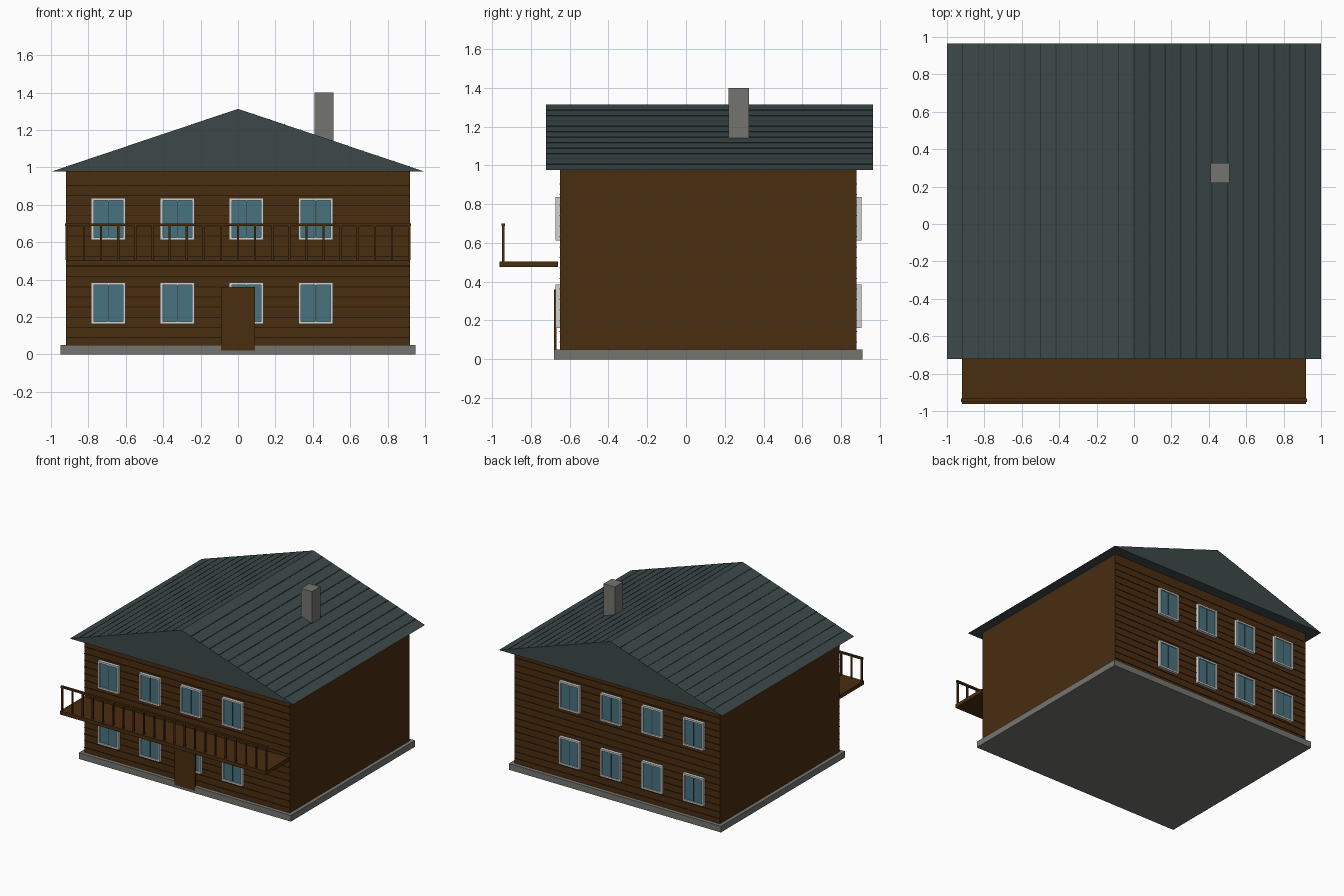
import bpy, math

if "Cube" in bpy.data.objects:
    bpy.data.objects.remove(bpy.data.objects["Cube"])


def material(name, rgb):
    m = bpy.data.materials.new(name)
    m.diffuse_color = (*rgb, 1)
    m.use_nodes = True
    m.node_tree.nodes["Principled BSDF"].inputs["Base Color"].default_value = m.diffuse_color
    return m


WOOD = material("brown wood", (0.068, 0.026, 0.005))
SEAM = material("dark brown seam", (0.022, 0.009, 0.003))
ROOF = material("slate green roof", (0.046, 0.066, 0.066))
RIB = material("dark roof rib", (0.022, 0.03, 0.031))
STONE = material("grey stone", (0.175, 0.178, 0.162))
FRAME = material("white frame", (0.62, 0.65, 0.64))
GLASS = material("blue glass", (0.066, 0.17, 0.215))
BAR = material("grey bar", (0.05, 0.09, 0.1))

BOX_FACES = [(0, 1, 3, 2), (4, 6, 7, 5), (0, 4, 5, 1),
             (2, 3, 7, 6), (0, 2, 6, 4), (1, 5, 7, 3)]


def mesh(name, verts, faces, mat):
    me = bpy.data.meshes.new(name)
    me.from_pydata(verts, [], faces)
    me.materials.append(mat)
    ob = bpy.data.objects.new(name, me)
    bpy.context.collection.objects.link(ob)
    return ob


def boxes(name, ranges, mat):
    """One object from a list of boxes ((x0, x1), (y0, y1), (z0, z1))."""
    verts, faces = [], []
    for xs, ys, zs in ranges:
        n = len(verts)
        verts += [(x, y, z) for x in sorted(xs) for y in sorted(ys) for z in sorted(zs)]
        faces += [tuple(n + i for i in f) for f in BOX_FACES]
    return mesh(name, verts, faces, mat)


# Foundation, walls, chimney and door
boxes("foundation", [((-0.95, 0.95), (-0.68, 0.91), (0, 0.05))], STONE)
boxes("walls", [((-0.92, 0.92), (-0.65, 0.88), (0.05, 0.98))], WOOD)
boxes("chimney", [((0.41, 0.51), (0.22, 0.325), (1.10, 1.40))], STONE)
boxes("door", [((-0.09, 0.09), (-0.681, -0.668), (0.02, 0.36))], WOOD)

# Gable roof as a solid prism
EAVE, RIDGE, Y0, Y1 = 0.977, 1.313, -0.723, 0.965
mesh("roof",
     [(x, y, z) for y in (Y0, Y1) for x, z in ((-1, EAVE), (1, EAVE), (0, RIDGE))],
     [(0, 1, 2), (3, 5, 4), (0, 3, 4, 1), (1, 4, 5, 2), (2, 5, 3, 0)], ROOF)

# Thin ribs lying on both slopes
slope = RIDGE - EAVE
for side, label in ((-1, "left"), (1, "right")):
    half = 0.002 if side < 0 else 0.004
    verts, faces = [], []
    for i in range(1, 12):
        n = len(verts)
        for x in (i / 12 - half, i / 12 + half):
            z = RIDGE - slope * x
            verts += [(side * x, y, z + dz) for y in (Y0, Y1) for dz in (-0.002, 0.002)]
        faces += [tuple(n + k for k in (f if side > 0 else f[::-1])) for f in BOX_FACES]
    mesh("roof_ribs_" + label, verts, faces, RIB)

# Plank seams on the front and back walls
for label, wall, out in (("front", -0.65, -1), ("back", 0.88, 1)):
    boxes("plank_seams_" + label,
          [((-0.92, 0.92), (wall, wall + out * 0.003), (z - 0.0025, z + 0.0025))
           for z in (0.09 + 0.0543 * i for i in range(16))], SEAM)

    # Two rows of four windows
    frames, panes, bars = [], [], []
    for cx in (-0.693, -0.324, 0.045, 0.416):
        for z0 in (0.162, 0.612):
            x0, x1, z1, b = cx - 0.092, cx + 0.092, z0 + 0.224, 0.014
            ys = (wall, wall + out * 0.024)
            frames += [((x0, x1), ys, (z0, z0 + b)), ((x0, x1), ys, (z1 - b, z1)),
                       ((x0, x0 + b), ys, (z0 + b, z1 - b)),
                       ((x1 - b, x1), ys, (z0 + b, z1 - b))]
            panes.append(((x0 + b, x1 - b), (wall, wall + out * 0.014), (z0 + b, z1 - b)))
            bars.append(((cx - 0.003, cx + 0.003), (wall + out * 0.013, wall + out * 0.017),
                         (z0 + b, z1 - b)))
    boxes("window_frames_" + label, frames, FRAME)
    boxes("window_glass_" + label, panes, GLASS)
    boxes("window_bars_" + label, bars, BAR)

# Balcony deck, balusters and hand rail
boxes("balcony_deck", [((-0.92, 0.92), (-0.962, -0.66), (0.475, 0.505))], WOOD)
boxes("balusters",
      [((x - 0.006, x + 0.006), (-0.948, -0.936), (0.505, 0.69))
       for x in (-0.915 + 0.0915 * i for i in range(21))], WOOD)
boxes("hand_rail", [((-0.925, 0.925), (-0.951, -0.933), (0.686, 0.70))], WOOD)
